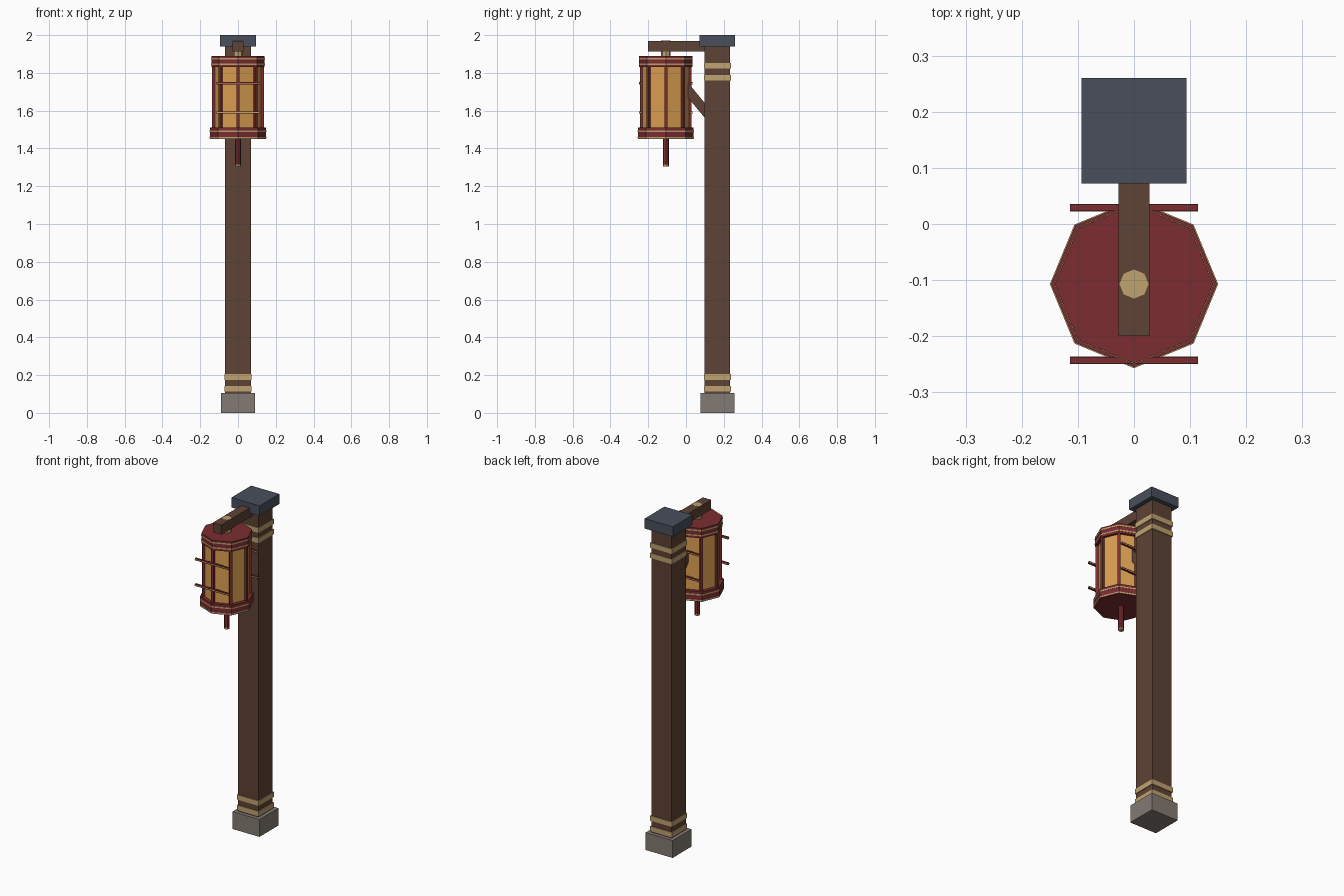
import bpy, math
from mathutils import Vector

if "Cube" in bpy.data.objects:
    bpy.data.objects.remove(bpy.data.objects["Cube"])

def mat(name, r, g, b):
    lin = [((c / 255 + 0.055) / 1.055) ** 2.4 for c in (r, g, b)]
    m = bpy.data.materials.new(name)
    m.diffuse_color = (*lin, 1)
    m.use_nodes = True
    m.node_tree.nodes["Principled BSDF"].inputs["Base Color"].default_value = m.diffuse_color
    return m

WOOD = mat("brown wood", 94, 66, 53)
SLATE = mat("slate cap", 72, 78, 92)
STONE = mat("grey stone", 132, 122, 114)
RED = mat("dark red", 124, 44, 48)
TAN = mat("tan rope", 192, 162, 112)
PAPER = mat("amber paper", 218, 158, 80)

def box(name, m, x, y, z, rot=(0, 0, 0)):
    """Box from (min, max) ranges on each axis."""
    c = [(a + b) / 2 for a, b in (x, y, z)]
    bpy.ops.mesh.primitive_cube_add(size=1, location=c, rotation=rot)
    o = bpy.context.object
    o.name = name
    o.scale = [b - a for a, b in (x, y, z)]
    o.data.materials.append(m)
    return o

LY = -0.107  # lantern axis

def octagon(name, m, r, z0, z1):
    """Eight-sided prism with its corners on the x and y axes."""
    bpy.ops.mesh.primitive_cylinder_add(vertices=8, radius=r, depth=z1 - z0,
                                        location=(0, LY, (z0 + z1) / 2))
    o = bpy.context.object
    o.name = name
    o.data.materials.append(m)
    return o

def square(name, m, h, z0, z1):
    return box(name, m, (-h, h), (0.166 - h, 0.166 + h), (z0, z1))

# Post, base, cap and rope bands
square("base_stone", STONE, 0.09, 0, 0.105)
square("post", WOOD, 0.068, 0.105, 1.94)
square("post_cap", SLATE, 0.094, 1.94, 2.0)
for i, z in enumerate((0.112, 0.175, 1.76, 1.822)):
    square(f"rope_band_{i}", TAN, 0.072, z, z + 0.03)

# Arm and diagonal brace
box("arm", WOOD, (-0.028, 0.028), (-0.2, 0.12), (1.912, 1.97))
a, b = Vector((0, -0.005, 1.728)), Vector((0, 0.115, 1.582))
mid, d = (a + b) / 2, b - a
L = d.length
box("brace", WOOD, (-0.022, 0.022), (mid.y - L / 2, mid.y + L / 2),
    (mid.z - 0.025, mid.z + 0.025), (math.atan2(d.z, d.y), 0, 0))

# Lantern body
octagon("paper_body", PAPER, 0.126, 1.50, 1.84)
octagon("top_rim", RED, 0.141, 1.83, 1.89)
octagon("bottom_rim", RED, 0.148, 1.45, 1.51)
for i, (r, z) in enumerate(((0.1425, 1.842), (0.1425, 1.872), (0.15, 1.453), (0.15, 1.488))):
    octagon(f"rim_stripe_{i}", TAN, r, z, z + 0.008)
octagon("hanger_peg", TAN, 0.026, 1.885, 1.9705)

# Corner ribs
for i in range(8):
    t = i * math.pi / 4
    cx, cy = 0.129 * math.cos(t), LY + 0.129 * math.sin(t)
    box(f"corner_rib_{i}", RED, (cx - 0.008, cx + 0.008), (cy - 0.008, cy + 0.008),
        (1.505, 1.835), (0, 0, t))

# Horizontal slats, front and back
for i, y in enumerate((-0.243, 0.029)):
    for j, z in enumerate((1.59, 1.745)):
        box(f"slat_{i}_{j}", RED, (-0.114, 0.114), (y - 0.006, y + 0.006), (z - 0.006, z + 0.006))
        box(f"slat_trim_{i}_{j}", TAN, (-0.1145, 0.1145), (y - 0.0065, y + 0.0065),
            (z - 0.002, z + 0.002))

# Tassel
octagon("tassel", RED, 0.016, 1.315, 1.455)
octagon("tassel_tip", TAN, 0.016, 1.305, 1.315)
